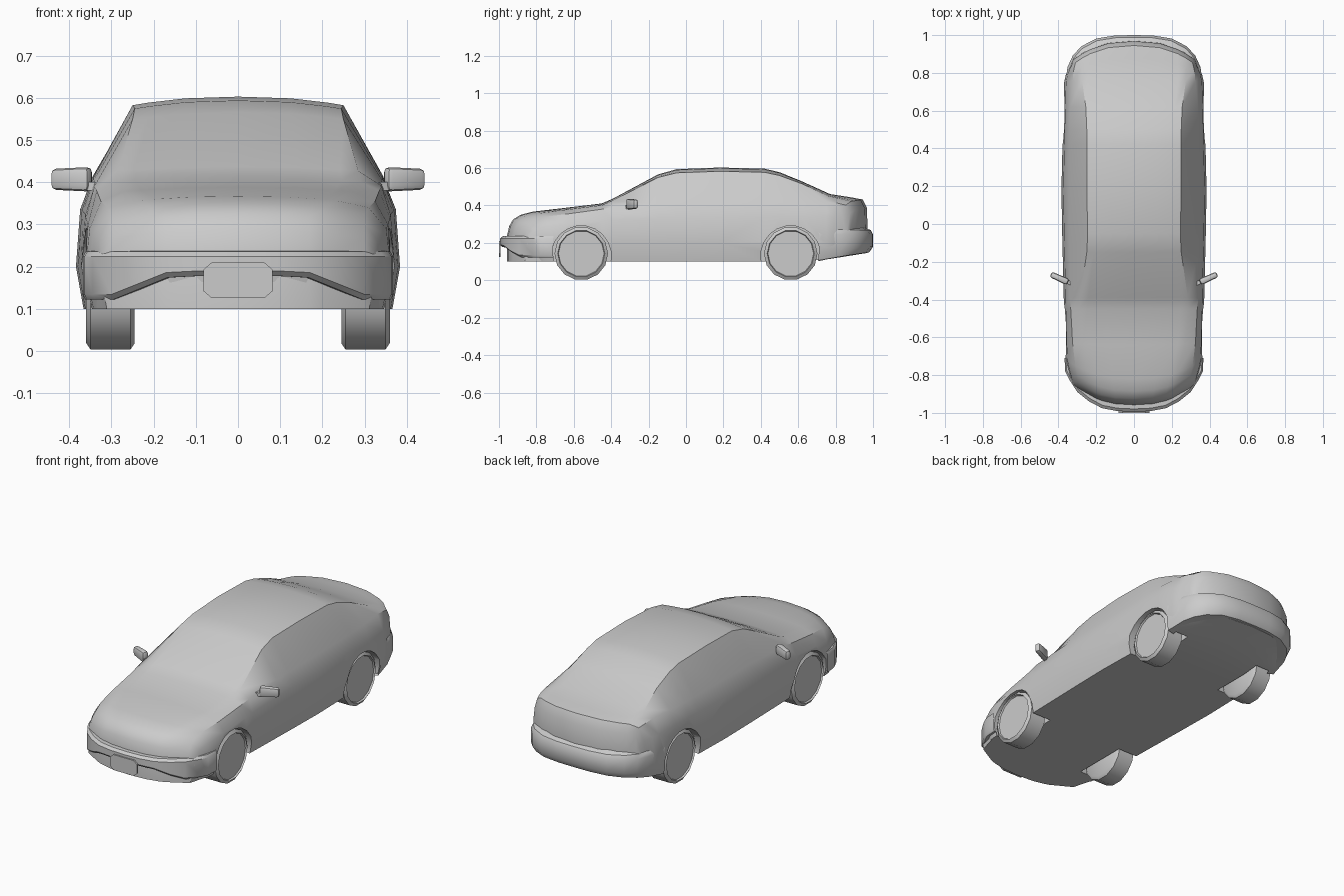
import bpy, bmesh, math
from mathutils import Matrix

if "Cube" in bpy.data.objects:
    bpy.data.objects.remove(bpy.data.objects["Cube"])

grey = bpy.data.materials.new("body grey")
grey.diffuse_color = (0.6, 0.6, 0.6, 1)
grey.use_nodes = True
grey.node_tree.nodes["Principled BSDF"].inputs["Base Color"].default_value = grey.diffuse_color


def smooth(ob, angle=35):
    bpy.ops.object.select_all(action='DESELECT')
    ob.select_set(True)
    bpy.context.view_layer.objects.active = ob
    bpy.ops.object.shade_smooth_by_angle(angle=math.radians(angle))


def finish(name, bm):
    bmesh.ops.remove_doubles(bm, verts=bm.verts, dist=1e-5)
    bmesh.ops.recalc_face_normals(bm, faces=bm.faces)
    me = bpy.data.meshes.new(name)
    bm.to_mesh(me)
    bm.free()
    me.materials.append(grey)
    ob = bpy.data.objects.new(name, me)
    bpy.context.collection.objects.link(ob)
    smooth(ob)
    return ob


def bridge(bm, rings, closed):
    n = len(rings[0])
    for a, b in zip(rings, rings[1:]):
        for i in range(n if closed else n - 1):
            j = (i + 1) % n
            bm.faces.new((a[i], a[j], b[j], b[i]))


def lathe_x(name, profile, sides, y, z, side):
    """Revolve (x, radius) points around a wheel axle."""
    bm = bmesh.new()
    angles = [2 * math.pi * (i + .5) / sides for i in range(sides)]
    rings = [[bm.verts.new((side * x, y + r * math.sin(t), z + r * math.cos(t))) for t in angles]
             for x, r in profile]
    bridge(bm, rings, True)
    bm.faces.new(rings[0])
    bm.faces.new(rings[-1])
    return finish(name, bm)


def ramp(v, lo, hi):
    return max(0, min(1, (v - lo) / (hi - lo)))


# Body stations: y, centre height, top edge half width, belt half width, belt height
stations = [
    (-.958, .235, .20, .30, .228), (-.945, .29, .20, .30, .265),
    (-.925, .325, .20, .30, .30), (-.885, .35, .21, .30, .325),
    (-.82, .367, .23, .31, .34), (-.64, .388, .27, .325, .355),
    (-.45, .411, .29, .335, .38), (-.39, .437, .285, .34, .392),
    (-.15, .566, .25, .342, .405), (-.05, .594, .245, .343, .41),
    (.18, .603, .25, .344, .412), (.42, .597, .25, .344, .415),
    (.50, .578, .25, .343, .416), (.62, .529, .255, .338, .418),
    (.77, .461, .275, .325, .42), (.88, .444, .275, .32, .412),
    (.945, .432, .27, .31, .402), (.968, .385, .27, .31, .36),
    (.97, .28, .27, .31, .275),
]
bm = bmesh.new()
rows = []
for y, zt, xe, xb, zb in stations:
    bow = .15 * ramp(-y, .62, .9) - .14 * ramp(y, .74, .94)
    ze = max(zt - .01 - .1 * max(0, zt - .5), min(zb, zt))
    wide = .385 - .024 * abs(y - .15) - .3 * max(0, abs(y) - .86)
    zs = .2 + (zb - .2) * .64
    z0 = .1 + .16 * max(0, y - .68)
    top = [(0, zt), (xe * .5, zt * .8 + ze * .2), (xe * .85, zt * .3 + ze * .7), (xe, ze),
           (xb, zb), (wide - .01, zs), (wide, min(.2, zs - .02)), (wide - .018, z0)]
    half = top + [(x, z0) for x in (xb, xe, xe * .85, xe * .5, 0)]
    ring = half + [(-x, z) for x, z in half[-2:0:-1]]
    rows.append([bm.verts.new((x, y + bow * (abs(x) / .37) ** 2.5, z)) for x, z in ring])
bridge(bm, rows, True)
n = len(rows[0])
for row in (rows[0], rows[-1]):          # nose and tail, laddered top to bottom
    for s in (1, -1):
        p = [row[(s * i) % n] for i in range(13)]
        for i in range(4):
            bm.faces.new((p[i], p[i + 1], p[11 - i], p[12 - i]))
        bm.faces.new(p[4:9])
body = finish("car_body", bm)


# Bumpers: a plan outline swept through inset rings
def bumper(name, plan, profile, end):
    full = [(-x, y) for x, y in plan[:0:-1]] + plan
    bm = bmesh.new()
    rings = [[bm.verts.new((x * (1 - inset * 1.3), y - end * inset * ramp(abs(y), .7, .87),
                            height(abs(x), abs(y)))) for x, y in full]
             for inset, height in profile]
    bridge(bm, rings, False)
    return finish(name, bm)


def lip(x, y):
    return .178 - .056 * ramp(x, .16, .30)


front_plan = [(0, -.994), (.09, -.99), (.17, -.975), (.24, -.938), (.30, -.89),
              (.345, -.82), (.364, -.78), (.368, -.71)]
bumper("front_bumper", front_plan, [
    (.07, lambda x, y: .238), (.015, lambda x, y: .236), (0, lambda x, y: .224),
    (0, lambda x, y: lip(x, y) + .012), (.012, lip), (.035, lip),
    (.045, lambda x, y: .10), (.15, lambda x, y: .10)], -1)

rear_plan = [(0, 1), (.10, .998), (.20, .982), (.28, .94), (.325, .89), (.352, .83), (.37, .71)]
bumper("rear_bumper", rear_plan, [
    (.05, lambda x, y: .285), (.012, lambda x, y: .268), (0, lambda x, y: .245),
    (0, lambda x, y: .18 - (1 - y) * .1), (.02, lambda x, y: .15 - (1 - y) * .15),
    (.10, lambda x, y: .145 - (1 - y) * .15)], 1)

for side, label in ((1, "right"), (-1, "left")):
    # Wheels and their arches
    for y, end in ((-.56, "front"), (.56, "rear")):
        cutter = lathe_x("arch_cutter", [(.235, .16), (.6, .16)], 20, y, .132, side)
        cutter.hide_render = True
        mod = body.modifiers.new("arch", 'BOOLEAN')
        mod.operation, mod.object, mod.solver = 'DIFFERENCE', cutter, 'EXACT'
        bpy.context.view_layer.objects.active = body
        bpy.ops.object.modifier_apply(modifier=mod.name)
        bpy.data.objects.remove(cutter)
        lathe_x(f"{end}_{label}_wheel",
                [(.245, .128), (.255, .143), (.35, .143), (.361, .126), (.352, .122)],
                14, y, .143, side)

    # Door mirrors: tapered housing on a short arm
    bm = bmesh.new()
    bmesh.ops.create_cube(bm, size=1)
    for v in bm.verts:
        taper = 1 if v.co.x < 0 else .85
        v.co = (v.co.x * .1, v.co.y * .036 * taper, v.co.z * .058 * taper)
    bmesh.ops.bevel(bm, geom=bm.edges[:], offset=.012, segments=2, profile=.5, affect='EDGES')
    bmesh.ops.create_cube(bm, size=1, matrix=Matrix.Translation((-.05, 0, -.016)) @
                          Matrix.Diagonal((.05, .02, .02, 1)))
    bm.transform(Matrix.Translation((.395, -.287, .407)) @ Matrix.Rotation(math.radians(24), 4, 'Z'))
    bm.transform(Matrix.Diagonal((side, 1, 1, 1)))
    finish(f"{label}_mirror", bm)
smooth(body)

# Front plate with clipped corners
bm = bmesh.new()
outline = [(.062, .125), (.082, .142), (.082, .193), (.062, .21)]
outline += [(-x, z) for x, z in reversed(outline)]
face = bm.faces.new([bm.verts.new((x, -1.0, z)) for x, z in outline])
back = bmesh.ops.extrude_face_region(bm, geom=[face])
for v in back["geom"]:
    if isinstance(v, bmesh.types.BMVert):
        v.co.y += .009
finish("front_plate", bm)
